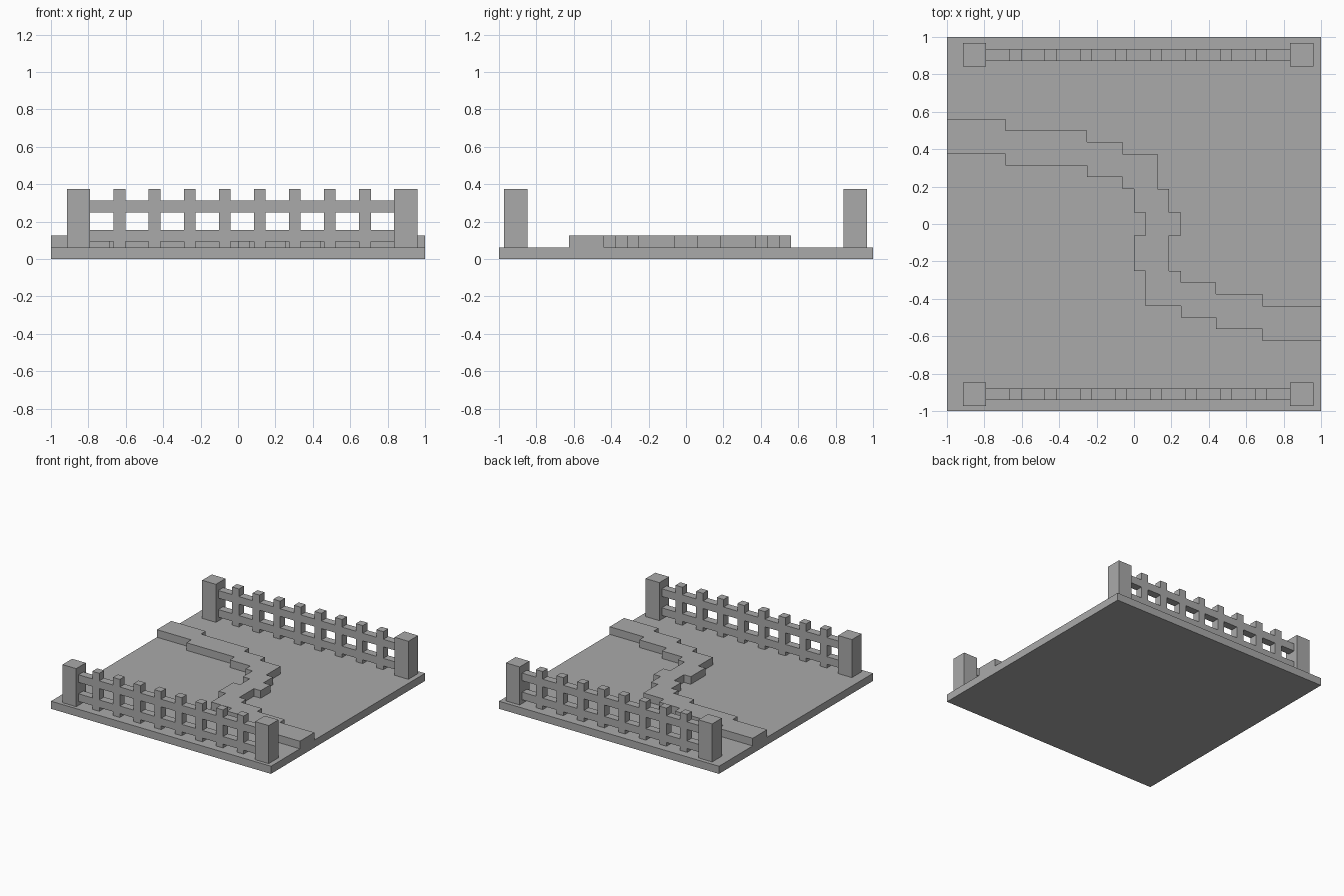
import bpy
import bmesh
from mathutils import Matrix, Vector

cube = bpy.data.objects.get("Cube")
if cube:
    bpy.data.objects.remove(cube, do_unlink=True)

U = 1 / 16  # block unit

stone = bpy.data.materials.new("plain_grey")
stone.use_nodes = True
grey = (0.4, 0.4, 0.4, 1)
stone.diffuse_color = grey
stone.node_tree.nodes["Principled BSDF"].inputs["Base Color"].default_value = grey


def finish(name, bm):
    bmesh.ops.recalc_face_normals(bm, faces=bm.faces)
    mesh = bpy.data.meshes.new(name)
    bm.to_mesh(mesh)
    bm.free()
    mesh.materials.append(stone)
    obj = bpy.data.objects.new(name, mesh)
    bpy.context.collection.objects.link(obj)
    return obj


def add_box(bm, lo, hi):
    lo, hi = Vector(lo), Vector(hi)
    matrix = Matrix.Translation((lo + hi) / 2) @ Matrix.Diagonal((*(hi - lo), 1))
    bmesh.ops.create_cube(bm, size=1, matrix=matrix)


def boxes(name, spans):
    bm = bmesh.new()
    for lo, hi in spans:
        add_box(bm, lo, hi)
    return finish(name, bm)


# Ground slab
boxes("ground_slab", [((-1, -1, 0), (1, 1, U))])

# Stepped winding path: each border is a staircase in block units
far_edge = [(-16, 9), (-11, 9), (-11, 8), (-4, 8), (-4, 7), (-1, 7), (-1, 6),
            (2, 6), (2, 3), (3, 3), (3, 1), (4, 1), (4, -1), (3, -1), (3, -4),
            (4, -4), (4, -5), (7, -5), (7, -6), (11, -6), (11, -7), (16, -7)]
near_edge = [(16, -10), (11, -10), (11, -9), (7, -9), (7, -8), (4, -8), (4, -7),
             (1, -7), (1, -4), (0, -4), (0, -1), (1, -1), (1, 1), (0, 1), (0, 3),
             (-1, 3), (-1, 4), (-4, 4), (-4, 5), (-11, 5), (-11, 6), (-16, 6)]
bm = bmesh.new()
outline = [bm.verts.new((x * U, y * U, U)) for x, y in far_edge + near_edge]
face = bm.faces.new(outline)
raised = bmesh.ops.extrude_face_region(bm, geom=[face])["geom"]
bmesh.ops.translate(bm, vec=(0, 0, U),
                    verts=[v for v in raised if isinstance(v, bmesh.types.BMVert)])
finish("winding_path", bm)

# Fences: two posts, two rails and eight pickets each
CX = 0.0225
TOP = 6 * U
RAILS = [(1.5 * U, 2.5 * U), (4 * U, 5 * U)]
GAPS = [(U, RAILS[0][0]), (RAILS[0][1], RAILS[1][0]), (RAILS[1][1], TOP)]
for side, y in (("front", -0.9095), ("back", 0.904)):
    for label, s in (("right", -1), ("left", 1)):
        x = CX + s * 14 * U
        boxes(f"{side}_{label}_post", [((x - U, y - U, U), (x + U, y + U, TOP))])
    y0, y1 = y - U / 2, y + U / 2
    boxes(f"{side}_rails", [((CX - 13 * U, y0, a), (CX + 13 * U, y1, b))
                            for a, b in RAILS])
    centres = [CX + (i - 3.5) * 3 * U for i in range(8)]
    boxes(f"{side}_pickets", [((x - U / 2, y0, a), (x + U / 2, y1, b))
                              for x in centres for a, b in GAPS])
